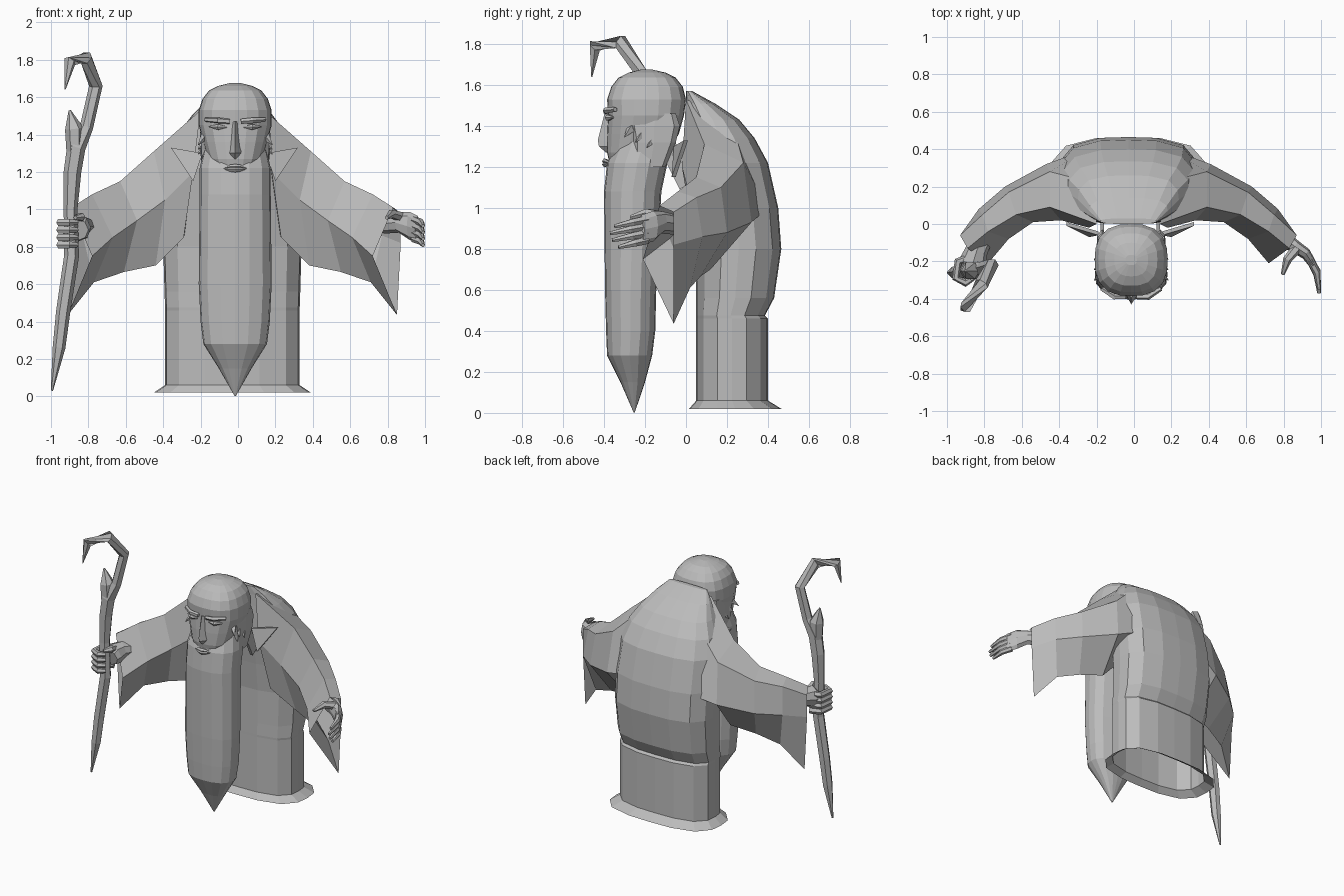
import bpy, bmesh, math
from mathutils import Vector

grey = bpy.data.materials.new("stone grey")
grey.diffuse_color = (0.5, 0.5, 0.5, 1)


def loft(name, rings, start=True, end=True):
    """Skin a list of equal-length point rings."""
    bm = bmesh.new()
    vs = [[bm.verts.new(p) for p in r] for r in rings]
    n = len(rings[0])
    for a, b in zip(vs, vs[1:]):
        for i in range(n):
            j = (i + 1) % n
            bm.faces.new((a[i], a[j], b[j], b[i]))
    if start:
        bm.faces.new(vs[0][::-1])
    if end:
        bm.faces.new(vs[-1])
    bmesh.ops.remove_doubles(bm, verts=bm.verts, dist=0.0005)
    bmesh.ops.recalc_face_normals(bm, faces=bm.faces)
    me = bpy.data.meshes.new(name)
    bm.to_mesh(me)
    bm.free()
    me.materials.append(grey)
    ob = bpy.data.objects.new(name, me)
    bpy.context.collection.objects.link(ob)
    return ob


def stack(name, cx, levels, n=16, power=2.8, start=True, end=True):
    """Rounded-box rings from (z, half width, front y, back y)."""
    rings = []
    for z, w, yf, yb in levels:
        r = []
        for i in range(n):
            a = 2 * math.pi * i / n
            c, s = math.cos(a), math.sin(a)
            k = (abs(c) ** power + abs(s) ** power) ** (-1 / power)
            r.append((cx + w * c * k, (yf + yb) / 2 + (yb - yf) / 2 * s * k, z))
        rings.append(r)
    return loft(name, rings, start, end)


def tube(name, pts, radii, n=6):
    """Tapering tube along a path."""
    pts = [Vector(p) for p in pts]
    rings = []
    for i, p in enumerate(pts):
        d = (pts[min(i + 1, len(pts) - 1)] - pts[max(i - 1, 0)]).normalized()
        ref = Vector((0, 1, 0)) if abs(d.z) > 0.6 else Vector((0, 0, 1))
        u = d.cross(ref).normalized()
        v = d.cross(u)
        rings.append([p + radii[i] * (math.cos(2 * math.pi * k / n) * u + math.sin(2 * math.pi * k / n) * v)
                      for k in range(n)])
    return loft(name, rings)


# Robe with hunched back, hem and waist seam, open underneath
stack("robe", -0.03, [
    (0.02, 0.42, 0.015, 0.465), (0.06, 0.36, 0.05, 0.40), (0.46, 0.36, 0.05, 0.40),
    (0.475, 0.36, 0.05, 0.385), (0.56, 0.363, 0.05, 0.43), (0.80, 0.37, 0.05, 0.465),
    (1.00, 0.37, 0.03, 0.45), (1.22, 0.36, 0.0, 0.40), (1.34, 0.325, 0.0, 0.335),
    (1.43, 0.27, 0.0, 0.26), (1.51, 0.21, 0.0, 0.14), (1.57, 0.15, 0.0, 0.03)],
    power=3, start=False)

# Sleeves: stations of top, front, bottom, back, upper back
SLEEVE = [
    [(0.17, 0.00, 1.53), (0.21, -0.02, 1.20), (0.26, 0.04, 0.85), (0.22, 0.40, 1.00), (0.19, 0.22, 1.44)],
    [(0.42, 0.09, 1.31), (0.36, 0.02, 1.05), (0.41, 0.12, 0.70), (0.44, 0.32, 0.93), (0.42, 0.28, 1.22)],
    [(0.60, 0.05, 1.15), (0.51, 0.01, 0.94), (0.58, 0.07, 0.665), (0.66, 0.20, 0.88), (0.64, 0.17, 1.10)],
    [(0.75, -0.04, 1.08), (0.64, -0.08, 0.85), (0.74, 0.02, 0.61), (0.80, 0.08, 0.86), (0.78, 0.05, 1.05)],
    [(0.86, -0.13, 1.01), (0.75, -0.21, 0.75), (0.88, -0.06, 0.435), (0.90, -0.06, 0.82), (0.90, -0.06, 0.98)]]
for side, s in (("right", -1), ("left", 1)):
    loft(side + "_sleeve", [[(-0.03 + s * u, y, z) for u, y, z in r] for r in SLEEVE], True, False)
    # Collar flap beside the beard
    tri = [(0.34, 0.0, 1.33), (0.17, -0.05, 1.30), (0.22, -0.06, 1.15)]
    loft(side + "_collar_flap", [[(-0.02 + s * u, y + d, z) for u, y, z in tri] for d in (-0.01, 0.01)])
    # Neck strip from beard back to the robe
    loft(side + "_neck_fold", [[(-0.02 + s * 0.15 + d, y, z) for y, z in
                                ((-0.11, 1.25), (-0.05, 1.32), (0.01, 1.12), (-0.03, 1.09))] for d in (-0.01, 0.01)])

# Head
stack("head", -0.015, [
    (1.20, 0.11, -0.37, -0.13), (1.27, 0.145, -0.385, -0.09), (1.36, 0.172, -0.385, -0.035),
    (1.45, 0.195, -0.38, -0.01), (1.53, 0.195, -0.385, 0.0), (1.59, 0.175, -0.365, -0.015),
    (1.635, 0.14, -0.33, -0.05), (1.66, 0.09, -0.28, -0.10), (1.675, 0.03, -0.22, -0.165)], n=20, power=2.6)

# Long beard tapering to a point
stack("beard", -0.015, [
    (1.33, 0.165, -0.34, -0.07), (1.22, 0.19, -0.385, -0.09), (1.08, 0.19, -0.40, -0.12),
    (0.60, 0.195, -0.395, -0.145), (0.40, 0.185, -0.39, -0.15), (0.28, 0.17, -0.385, -0.165),
    (0.15, 0.088, -0.32, -0.20), (0.001, 0.003, -0.255, -0.25)], n=16, power=2.5)

# Face: nose, lips, brows, eyes, side whiskers
loft("nose", [[(-0.015 + x * w, y, z) for x, y in ((-1, -0.365), (0, yf), (1, -0.365))]
              for z, w, yf in ((1.47, 0.02, -0.395), (1.33, 0.035, -0.43), (1.30, 0.045, -0.425), (1.27, 0.02, -0.39))])
for name, z in (("upper_lip", 1.228), ("lower_lip", 1.212)):
    tube(name, [(-0.08, -0.375, 1.22), (-0.04, -0.39, z), (-0.015, -0.395, z), (0.01, -0.39, z),
                (0.05, -0.375, 1.22)], [0.003, 0.011, 0.015, 0.011, 0.003], 5)
for side, s in (("right", -1), ("left", 1)):
    X = lambda u: -0.015 + s * u
    tube(side + "_brow", [(X(0.03), -0.39, 1.47), (X(0.09), -0.39, 1.475), (X(0.16), -0.345, 1.48)],
         [0.014, 0.016, 0.012], 5)
    tube(side + "_eye", [(X(0.045), -0.38, 1.44), (X(0.09), -0.38, 1.44), (X(0.14), -0.355, 1.442)],
         [0.004, 0.017, 0.004])
    for i in range(3):
        z, y = 1.385 - 0.025 * i, -0.27 + 0.055 * i
        tube(side + "_whisker_%d" % i, [(X(0.15), y + 0.03, z + 0.03), (X(0.165), y, z), (X(0.198), y - 0.03, z - 0.04)],
             [0.018, 0.022, 0.002], 4)
    stack(side + "_side_hair", X(0.155), [
        (1.20, 0.02, -0.25, -0.10), (1.32, 0.033, -0.26, -0.05), (1.40, 0.033, -0.28, -0.03),
        (1.46, 0.028, -0.24, -0.05)], n=8)

# Staff with a hooked top and a broken branch
tube("staff", [(-0.995, -0.26, 0.03), (-0.957, -0.26, 0.26), (-0.935, -0.255, 0.45), (-0.89, -0.25, 0.75),
               (-0.895, -0.25, 1.0), (-0.885, -0.25, 1.2), (-0.865, -0.25, 1.33), (-0.81, -0.235, 1.44),
               (-0.76, -0.22, 1.66), (-0.815, -0.32, 1.81), (-0.90, -0.445, 1.79), (-0.925, -0.46, 1.64)],
     [0.006, 0.034, 0.038, 0.04, 0.037, 0.047, 0.05, 0.036, 0.036, 0.038, 0.034, 0.003])
tube("staff_branch", [(-0.87, -0.25, 1.27), (-0.875, -0.25, 1.43), (-0.90, -0.25, 1.53)], [0.045, 0.05, 0.006])

# Fist gripping the staff
tube("right_wrist", [(-0.80, -0.06, 0.90), (-0.84, -0.14, 0.91), (-0.86, -0.20, 0.90), (-0.86, -0.24, 0.89)],
     [0.05, 0.06, 0.075, 0.06], 8)
for i in range(4):
    z = 0.93 - 0.04 * i
    tube("right_finger_%d" % i, [(-0.87, -0.18, z), (-0.94, -0.20, z), (-0.952, -0.29, z), (-0.90, -0.315, z),
                                 (-0.86, -0.29, z)], [0.024, 0.022, 0.021, 0.021, 0.014])
tube("right_thumb", [(-0.85, -0.19, 0.94), (-0.84, -0.26, 0.96), (-0.87, -0.30, 0.955)], [0.025, 0.023, 0.012])

# Open hand with curled fingers
palm = []
for x, y, z, t, h in ((0.78, -0.06, 0.92, 0.045, 0.05), (0.86, -0.12, 0.93, 0.035, 0.055),
                      (0.92, -0.16, 0.91, 0.03, 0.075), (0.96, -0.22, 0.895, 0.022, 0.07)):
    palm.append([(x + 0.6 * t * math.cos(a), y + 0.8 * t * math.cos(a), z + h * math.sin(a))
                 for a in [2 * math.pi * k / 8 for k in range(8)]])
loft("left_palm", palm)
for i in range(4):
    z = 0.945 - 0.034 * i
    e = (0.02, 0, 0.01, 0.04)[i]
    tube("left_finger_%d" % i, [(0.94, -0.19, z), (0.978, -0.27 + e / 2, z - 0.015), (0.99, -0.37 + e, z - 0.035)],
         [0.021, 0.019, 0.010])
tube("left_thumb", [(0.87, -0.13, 0.96), (0.82, -0.19, 0.975), (0.795, -0.27, 0.955)], [0.028, 0.024, 0.01])
